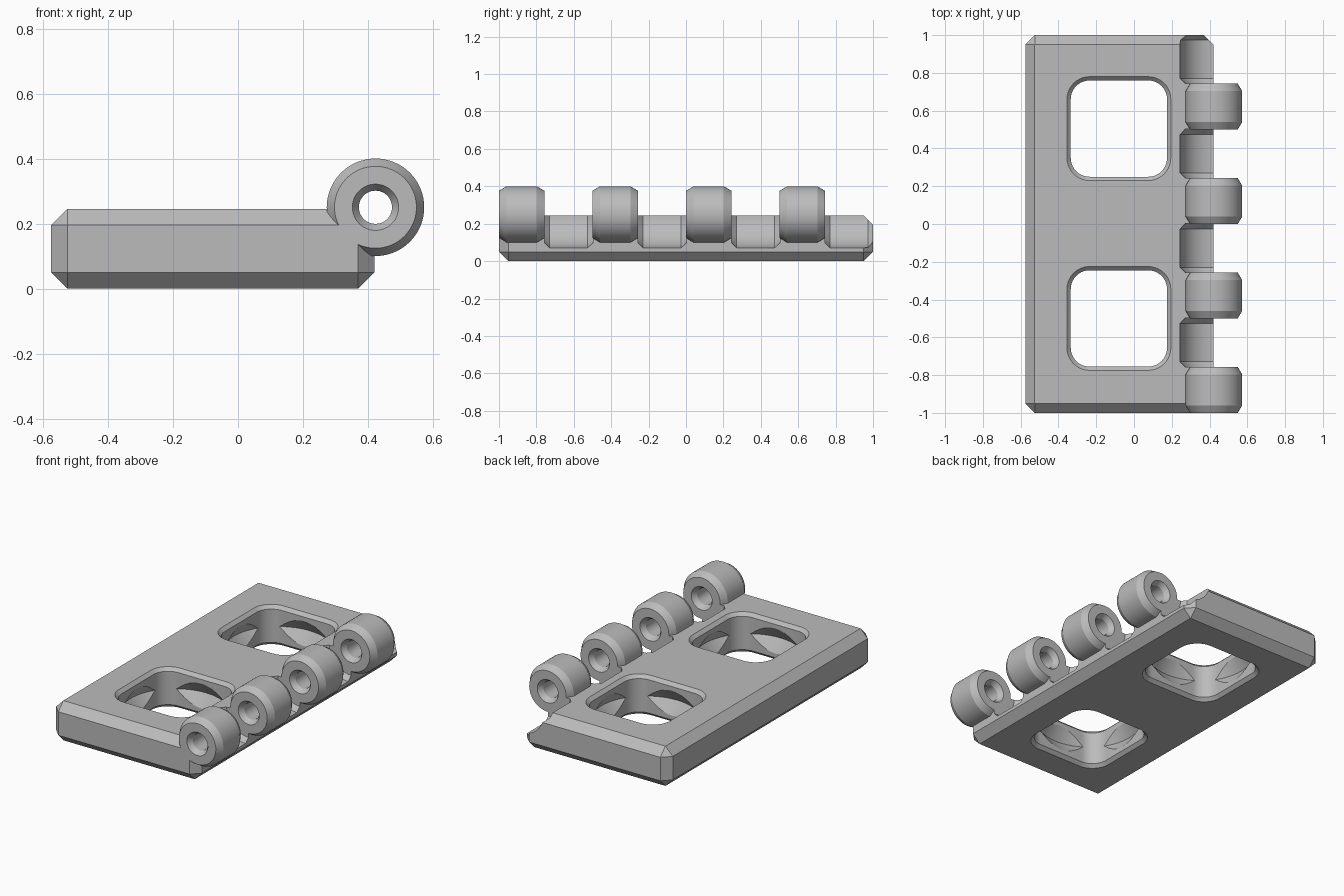
import bpy, bmesh, math
from mathutils import Matrix, Vector

if "Cube" in bpy.data.objects:
    bpy.data.objects.remove(bpy.data.objects["Cube"])

AXIS_X, AXIS_Z = 0.423, 0.25
Z_TOP, BEVEL = 0.245, 0.05

grey = bpy.data.materials.new("plain_grey")
grey.diffuse_color = (0.5, 0.5, 0.5, 1)
grey.use_nodes = True
grey.node_tree.nodes["Principled BSDF"].inputs["Base Color"].default_value = grey.diffuse_color


def make(name, bm):
    bmesh.ops.recalc_face_normals(bm, faces=bm.faces)
    me = bpy.data.meshes.new(name)
    bm.to_mesh(me)
    bm.free()
    me.materials.append(grey)
    ob = bpy.data.objects.new(name, me)
    bpy.context.collection.objects.link(ob)
    return ob


def loft(name, rings):
    """Closed solid through equally sized rings of points."""
    bm = bmesh.new()
    loops = [[bm.verts.new(p) for p in r] for r in rings]
    n = len(loops[0])
    for a, b in zip(loops, loops[1:]):
        for i in range(n):
            j = (i + 1) % n
            bm.faces.new((a[i], a[j], b[j], b[i]))
    bm.faces.new(loops[0])
    bm.faces.new(loops[-1])
    return make(name, bm)


def pin(name, profile, steps=64):
    """Solid turned around the hinge axis from (y, radius) pairs."""
    angles = [2 * math.pi * i / steps for i in range(steps)]
    return loft(name, [[(AXIS_X + r * math.cos(a), y, AXIS_Z + r * math.sin(a))
                        for a in angles] for y, r in profile])


def disc(name, cx, cy, profile, steps=64):
    """Solid turned around a vertical axis from (z, radius) pairs."""
    angles = [2 * math.pi * i / steps for i in range(steps)]
    return loft(name, [[(cx + r * math.cos(a), cy + r * math.sin(a), z)
                        for a in angles] for z, r in profile])


def rounded(cx, cy, hx, hy, r, z, steps=10):
    pts = []
    for q, (sx, sy) in enumerate([(1, 1), (-1, 1), (-1, -1), (1, -1)]):
        for i in range(steps + 1):
            a = math.pi / 2 * (q + i / steps)
            pts.append((cx + sx * (hx - r) + r * math.cos(a),
                        cy + sy * (hy - r) + r * math.sin(a), z))
    return pts


def combine(target, tool, operation):
    mod = target.modifiers.new(operation.lower(), 'BOOLEAN')
    mod.operation, mod.solver, mod.object = operation, 'EXACT', tool
    bpy.context.view_layer.objects.active = target
    bpy.ops.object.modifier_apply(modifier=mod.name)
    bpy.data.objects.remove(tool)


# plate with every outer edge chamfered
def outline(inset, z):
    x0, x1, y = -0.575 + inset, 0.42 - inset, 1 - inset
    c = BEVEL - inset
    return [(x0 + c, -y, z), (x1 - c, -y, z), (x1, -y + c, z), (x1, y - c, z),
            (x1 - c, y, z), (x0 + c, y, z), (x0, y - c, z), (x0, -y + c, z)]


e = BEVEL - 0.0005
leaf = loft("hinge_leaf", [outline(e, 0), outline(0, BEVEL),
                           outline(0, Z_TOP - BEVEL), outline(e, Z_TOP)])

# two windows with chamfered rims and a tapered groove inside
for cy in (0.505, -0.5):
    cx, h, c, r = -0.08, 0.255, 0.02, 0.1
    combine(leaf, loft("window_cutter", [
        rounded(cx, cy, h + 2 * c, h + 2 * c, r + 2 * c, -c),
        rounded(cx, cy, h, h, r, c),
        rounded(cx, cy, h, h, r, Z_TOP - c),
        rounded(cx, cy, h + 2 * c, h + 2 * c, r + 2 * c, Z_TOP + c)]), 'DIFFERENCE')
    mid = Z_TOP / 2
    combine(leaf, disc("groove_cutter", cx, cy, [
        (mid - 0.1, 0.24), (mid, 0.305), (mid + 0.1, 0.24)]), 'DIFFERENCE')

# reliefs between the knuckles
for i in range(4):
    y0, y1 = -0.757 + 0.5 * i, -0.498 + 0.5 * i
    combine(leaf, pin("relief_cutter", [
        (y0, 0.152), (y0 + 0.028, 0.179), (y1 - 0.028, 0.179), (y1, 0.152)]), 'DIFFERENCE')

# knuckles
for i in range(4):
    y0, y1 = -1 + 0.5 * i, -0.757 + 0.5 * i
    combine(leaf, pin("knuckle", [
        (y0, 0.126), (y0 + 0.04, 0.15), (y1 - 0.04, 0.15), (y1, 0.126)]), 'UNION')

# pin holes with countersunk mouths
for i in range(4):
    y0, y1 = -1 + 0.5 * i, -0.757 + 0.5 * i
    combine(leaf, pin("pin_hole_cutter", [
        (y0 - 0.01, 0.078), (y0 + 0.03, 0.051), (y1 - 0.03, 0.051), (y1 + 0.01, 0.078)],
        48), 'DIFFERENCE')

bpy.ops.object.select_all(action='DESELECT')
leaf.select_set(True)
bpy.context.view_layer.objects.active = leaf
bpy.ops.object.shade_smooth_by_angle(angle=math.radians(20))
